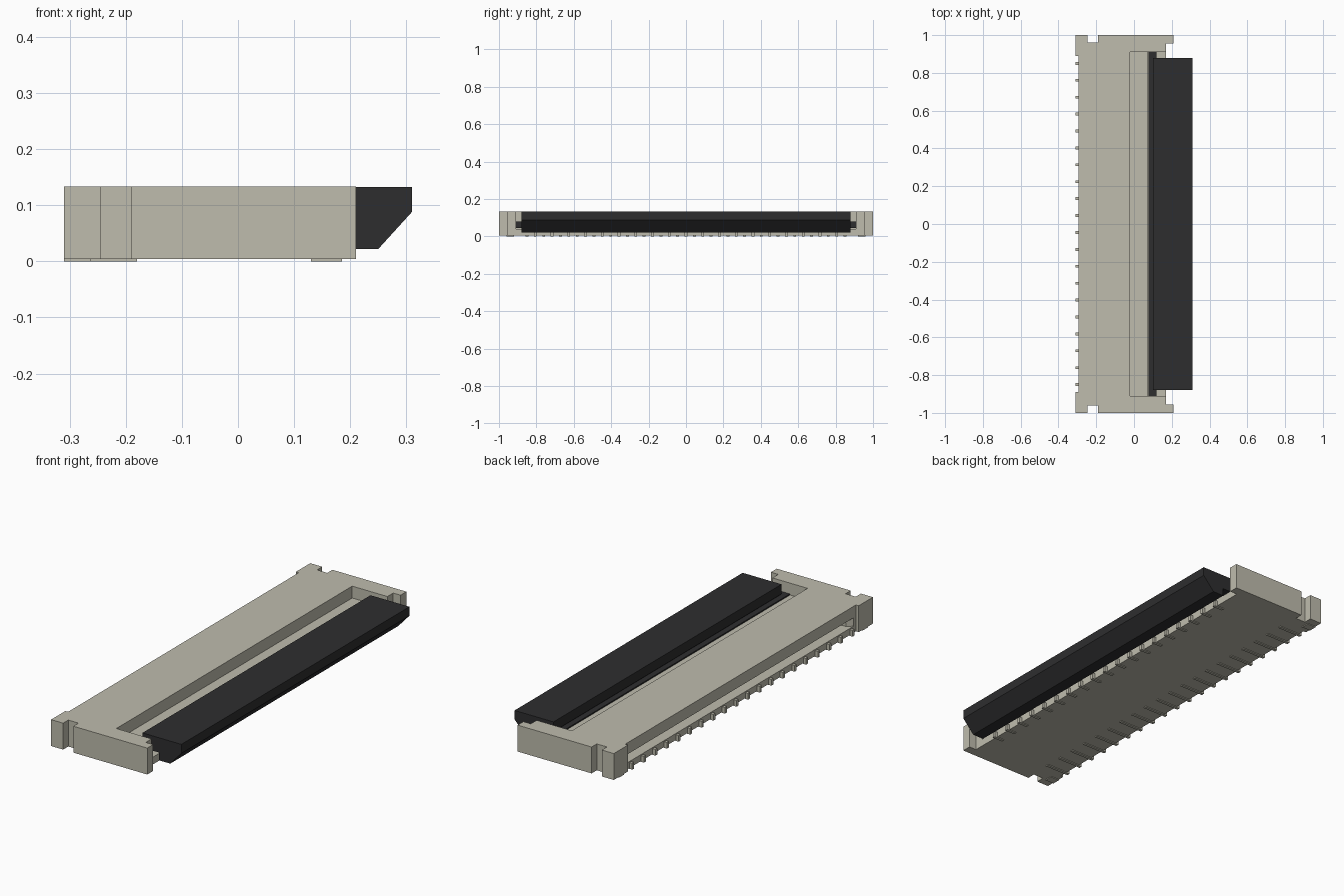
import bpy, bmesh

if "Cube" in bpy.data.objects:
    bpy.data.objects.remove(bpy.data.objects["Cube"], do_unlink=True)


def material(name, rgb):
    m = bpy.data.materials.new(name)
    m.use_nodes = True
    m.diffuse_color = (*rgb, 1)
    bsdf = m.node_tree.nodes["Principled BSDF"]
    bsdf.inputs["Base Color"].default_value = (*rgb, 1)
    bsdf.inputs["Roughness"].default_value = 0.6
    return m


BEIGE = material("beige plastic", (0.52, 0.505, 0.42))
BLACK = material("black plastic", (0.027, 0.027, 0.028))


def add_prism(bm, points, lo, hi, axis):
    """Extrude a 2D outline: axis 'z' takes (x, y) points, axis 'y' takes (x, z)."""
    def place(p, h):
        return (p[0], p[1], h) if axis == 'z' else (p[0], h, p[1])
    low = [bm.verts.new(place(p, lo)) for p in points]
    high = [bm.verts.new(place(p, hi)) for p in points]
    bm.faces.new(low)
    bm.faces.new(high)
    n = len(points)
    for i in range(n):
        j = (i + 1) % n
        bm.faces.new((low[i], low[j], high[j], high[i]))


def make(name, prisms, mat):
    bm = bmesh.new()
    for p in prisms:
        add_prism(bm, *p)
    bmesh.ops.recalc_face_normals(bm, faces=bm.faces)
    mesh = bpy.data.meshes.new(name)
    bm.to_mesh(mesh)
    bm.free()
    mesh.materials.append(mat)
    ob = bpy.data.objects.new(name, mesh)
    bpy.context.collection.objects.link(ob)
    return ob


def rect(x0, x1, y0, y1):
    return [(x0, y0), (x1, y0), (x1, y1), (x0, y1)]


def mirrored(half):
    """Complete an outline listed at +y by its reflection at -y."""
    return half + [(x, -y) for x, y in reversed(half)]


def cut(target, cutter):
    cutter.hide_render = True
    mod = target.modifiers.new("cut", 'BOOLEAN')
    mod.operation = 'DIFFERENCE'
    mod.solver = 'EXACT'
    mod.object = cutter
    bpy.context.view_layer.objects.active = target
    bpy.ops.object.modifier_apply(modifier=mod.name)
    bpy.data.objects.remove(cutter, do_unlink=True)


# Housing: plan outline with end notches and stepped arms
outline = mirrored([
    (-0.295, 0.89), (-0.31, 0.89), (-0.31, 1.0), (-0.245, 1.0), (-0.245, 0.96),
    (-0.19, 0.96), (-0.19, 1.0), (0.21, 1.0), (0.21, 0.955), (0.17, 0.955)])
housing = make("housing", [(outline, 0.004, 0.133, 'z')], BEIGE)

# Stepped recess that holds the lever
recess = [(-0.02, 0.2), (-0.02, 0.075), (0.075, 0.075),
          (0.075, 0.04), (0.3, 0.04), (0.3, 0.2)]
cut(housing, make("recess_cutter", [(recess, -0.91, 0.91, 'y')], BEIGE))

# Cable slot with funnelled ends
slot = mirrored([(-0.335, 0.91), (-0.27, 0.85), (-0.05, 0.85)])
cut(housing, make("slot_cutter", [(slot, 0.036, 0.077, 'z')], BEIGE))

# Lever: chamfered flap and its longer pivot bar
flap = [(0.19, 0.022), (0.25, 0.022), (0.31, 0.088), (0.31, 0.132),
        (0.10, 0.132), (0.10, 0.085), (0.125, 0.06), (0.19, 0.06)]
make("lever_flap", [(flap, -0.88, 0.88, 'y')], BLACK)
make("lever_pivot", [(rect(0.076, 0.12, 0.045, 0.08), -0.91, 0.91, 'y')], BLACK)

# Two staggered rows of contacts: soldering foot plus upright tail
PITCH = 0.0895
W = 0.0075


def contacts(name, count, foot, tail, height):
    prisms = []
    for i in range(count):
        y = (i - (count - 1) / 2) * PITCH
        profile = [(foot, 0), (tail[1], 0), (tail[1], height),
                   (tail[0], height), (tail[0], 0.006), (foot, 0.006)]
        prisms.append((profile, y - W, y + W, 'y'))
    make(name, prisms, BEIGE)


contacts("rear_contacts", 20, -0.18, (-0.285, -0.31), 0.03)
contacts("front_contacts", 19, 0.13, (0.16, 0.185), 0.03)

# Anchor tabs under the rear corners
make("anchor_tabs", [(rect(-0.31, -0.262, s * 0.94 - 0.02, s * 0.94 + 0.02), 0, 0.006, 'z')
                     for s in (-1, 1)], BEIGE)
